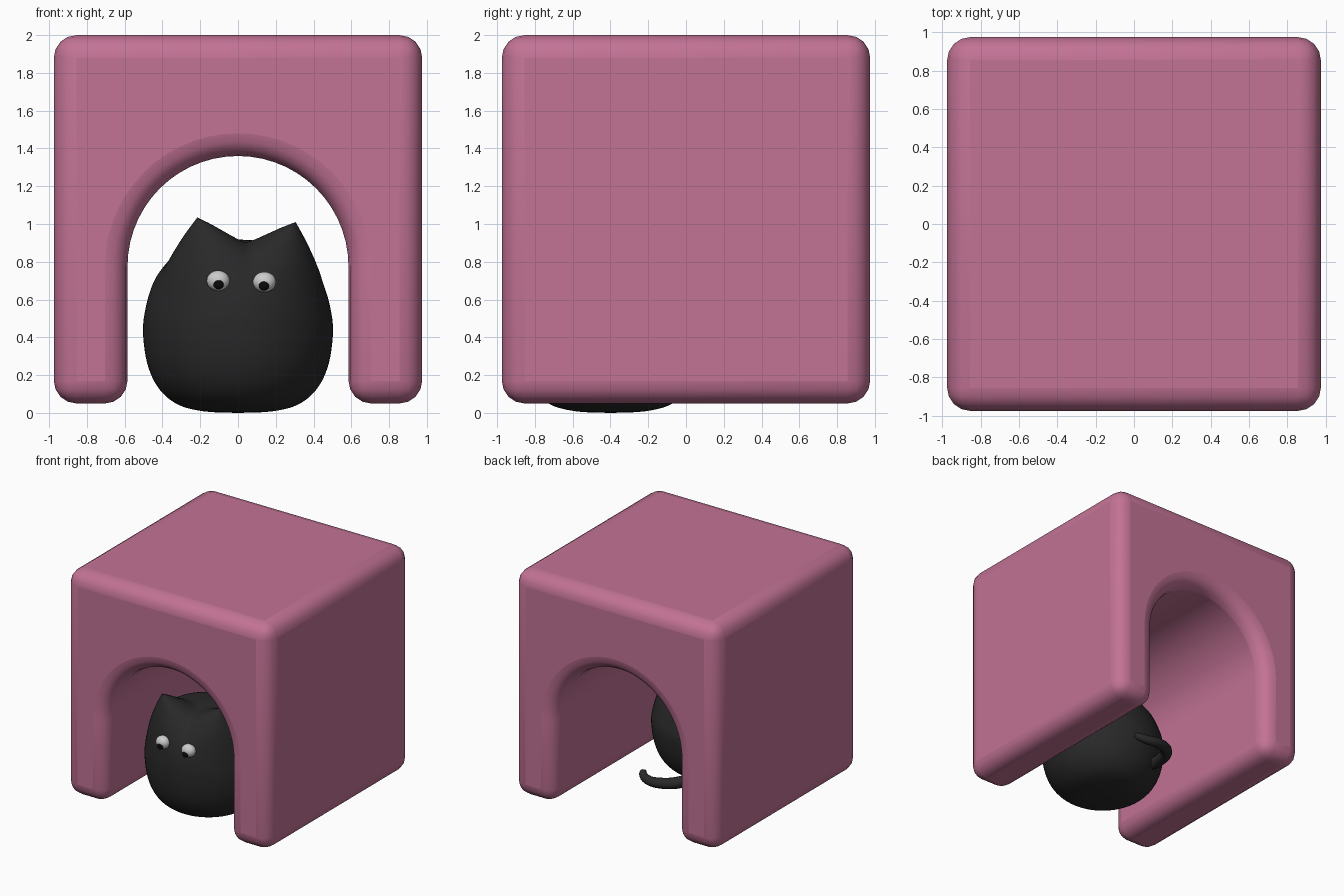
import bpy, bmesh, math
from mathutils import Vector

if "Cube" in bpy.data.objects:
    bpy.data.objects.remove(bpy.data.objects["Cube"])


def material(name, rgb):
    m = bpy.data.materials.new(name)
    m.diffuse_color = (*rgb, 1)
    m.use_nodes = True
    m.node_tree.nodes["Principled BSDF"].inputs["Base Color"].default_value = m.diffuse_color
    return m


PINK = material("pink", (0.54, 0.17, 0.30))
BLACK = material("charcoal", (0.022, 0.022, 0.022))
WHITE = material("eye_white", (0.75, 0.75, 0.75))
PUPIL = material("pupil_black", (0.003, 0.003, 0.003))


def finish(bm, name, mat):
    bmesh.ops.recalc_face_normals(bm, faces=bm.faces)
    me = bpy.data.meshes.new(name)
    bm.to_mesh(me)
    bm.free()
    ob = bpy.data.objects.new(name, me)
    bpy.context.collection.objects.link(ob)
    me.materials.append(mat)
    bpy.ops.object.select_all(action='DESELECT')
    ob.select_set(True)
    bpy.context.view_layer.objects.active = ob
    bpy.ops.object.shade_smooth_by_angle(angle=math.radians(50))
    return ob


# House: square block with an arched tunnel, extruded front to back
H, R, SPRING, N = 0.975, 0.585, 0.775, 28
outline = [(-R, 0.05), (-H, 0.05), (-H, 2.0), (H, 2.0), (H, 0.05), (R, 0.05)]
outline += [(R * math.cos(math.pi * i / N), SPRING + R * math.sin(math.pi * i / N))
            for i in range(N + 1)]
bm = bmesh.new()
face = bm.faces.new([bm.verts.new((x, -H, z)) for x, z in outline])
ext = bmesh.ops.extrude_face_region(bm, geom=[face], use_keep_orig=True)
bmesh.ops.translate(bm, vec=(0, 2 * H, 0),
                    verts=[g for g in ext["geom"] if isinstance(g, bmesh.types.BMVert)])
house = finish(bm, "arched_house", PINK)
bev = house.modifiers.new("rounding", 'BEVEL')
bev.width, bev.segments = 0.12, 4
bev.limit_method, bev.angle_limit = 'ANGLE', math.radians(40)
bev.use_clamp_overlap = False


# Cat body: lathed egg, then two ears pulled out of it
def catmull(p, steps):
    out = []
    for i in range(len(p) - 1):
        a, b, c, d = p[max(i - 1, 0)], p[i], p[i + 1], p[min(i + 2, len(p) - 1)]
        for s in range(steps):
            t = s / steps
            out.append(0.5 * (2 * b + (c - a) * t + (2 * a - 5 * b + 4 * c - d) * t * t
                              + (3 * b - a - 3 * c + d) * t ** 3))
    return out + [p[-1]]


profile = [Vector(p) for p in [
    (0, 0), (0.18, 0.008), (0.32, 0.045), (0.42, 0.13), (0.48, 0.26), (0.503, 0.43),
    (0.488, 0.56), (0.452, 0.68), (0.405, 0.76), (0.33, 0.84), (0.23, 0.89),
    (0.12, 0.91), (0, 0.918)]]
rings = catmull(profile, 5)
bm = bmesh.new()
chain = [bm.verts.new((r, 0, z)) for r, z in rings]
edges = [bm.edges.new(e) for e in zip(chain, chain[1:])]
bmesh.ops.spin(bm, geom=chain + edges, cent=(0, 0, 0), axis=(0, 0, 1),
               angle=math.tau, steps=72, use_merge=True)
bmesh.ops.remove_doubles(bm, verts=bm.verts, dist=0.0005)
for v in bm.verts:
    v.co.y -= 0.4 + 0.12 * max(0, v.co.z - 0.45)

for tip in (Vector((-0.215, -0.73, 1.035)), Vector((0.305, -0.66, 1.01))):
    root = min((v for v in bm.verts if v.co.z > 0.5),
               key=lambda v: (v.co - tip).xy.length).co.copy()
    for v in bm.verts:
        w = max(0, 1 - (v.co - root).length / 0.29) ** 1.3
        v.co += w * (tip - root)
finish(bm, "cat_body", BLACK)


# Eyes with pupils
def ball(name, loc, size, mat):
    bm = bmesh.new()
    bmesh.ops.create_uvsphere(bm, u_segments=24, v_segments=16, radius=1)
    bmesh.ops.scale(bm, vec=size, verts=bm.verts)
    bmesh.ops.translate(bm, vec=loc, verts=bm.verts)
    finish(bm, name, mat)


for side, x, z in (("left", -0.105, 0.70), ("right", 0.14, 0.693)):
    ball(side + "_eye", (x, -0.875, z), (0.061, 0.05, 0.054), WHITE)
    ball(side + "_pupil", (x * 0.98, -0.915, z - 0.02), (0.027, 0.018, 0.026), PUPIL)

# Tail: tapered tube curling round behind the body
path = [(-0.2, -0.1, 0.22, 1.0), (-0.2, 0.1, 0.2, 1.0), (-0.12, 0.27, 0.18, 0.95),
        (0.02, 0.34, 0.165, 0.85), (0.14, 0.33, 0.16, 0.75), (0.2, 0.3, 0.18, 0.65),
        (0.21, 0.28, 0.2, 0.45)]
cu = bpy.data.curves.new("tail", 'CURVE')
cu.dimensions = '3D'
cu.bevel_depth, cu.bevel_resolution, cu.use_fill_caps = 0.05, 4, True
sp = cu.splines.new('BEZIER')
sp.bezier_points.add(len(path) - 1)
for p, (x, y, z, r) in zip(sp.bezier_points, path):
    p.co, p.radius = (x, y, z), r
    p.handle_left_type = p.handle_right_type = 'AUTO'
tail = bpy.data.objects.new("tail", cu)
bpy.context.collection.objects.link(tail)
cu.materials.append(BLACK)
